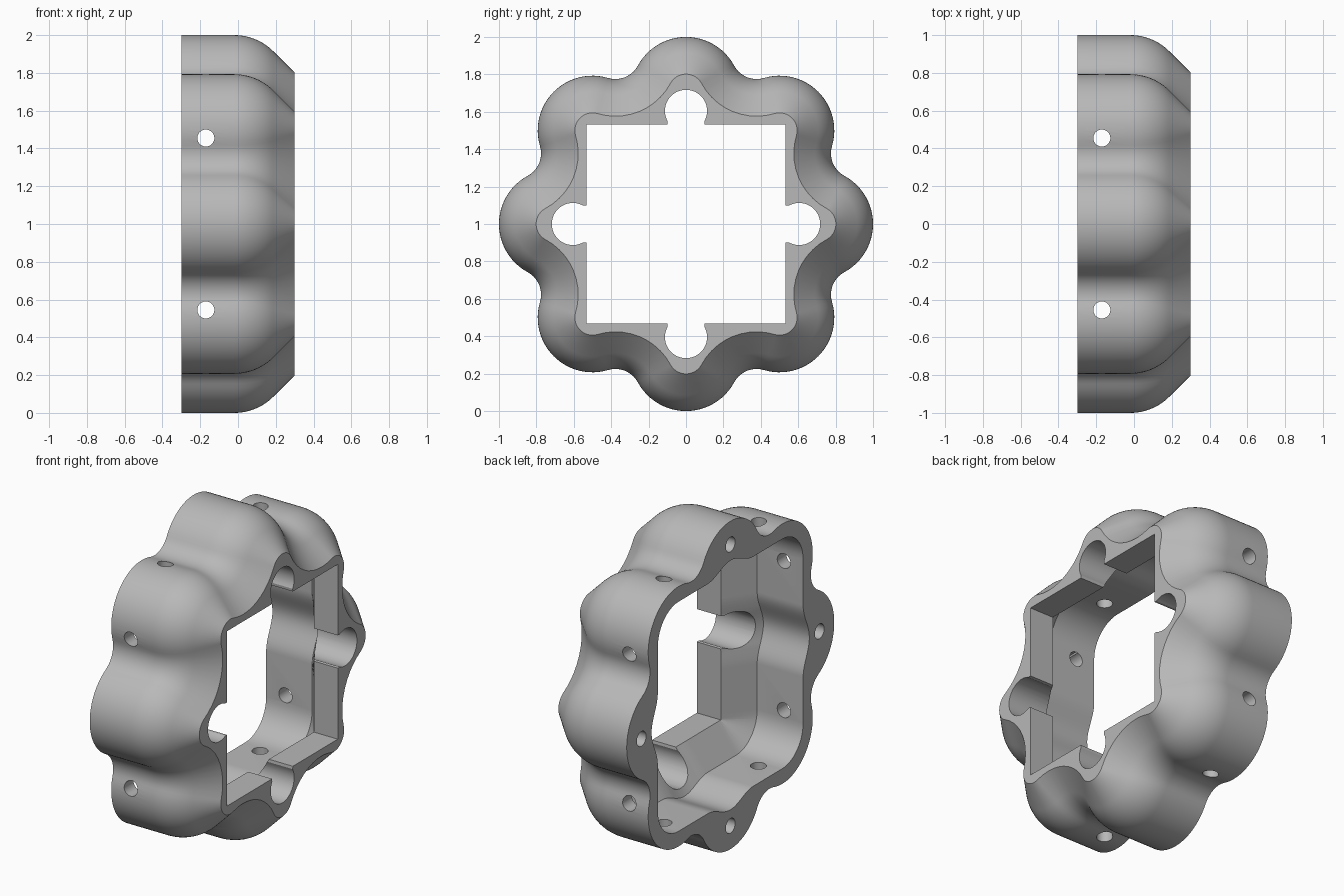
import bpy, bmesh
from math import sin, cos, pi, radians, sqrt, atan2, asin
from mathutils import Matrix

if "Cube" in bpy.data.objects:
    bpy.data.objects.remove(bpy.data.objects["Cube"])

LOBE, RING = 0.293, 0.707          # lobe radius, lobe centre distance
FIL, FIL_C = 0.136, 0.986          # valley fillet radius and centre distance
HALF, WALL = 0.533, 0.70           # square opening and cavity half widths


def turn(p, a):
    return (p[0] * cos(a) - p[1] * sin(a), p[0] * sin(a) + p[1] * cos(a))


def arc(cx, cy, r, a0, a1, n):
    return [(cx + r * cos(a0 + (a1 - a0) * i / n),
             cy + r * sin(a0 + (a1 - a0) * i / n)) for i in range(n + 1)]


def loft(name, sections):
    """Closed solid through (x, loop of (y, z)) sections."""
    bm = bmesh.new()
    rings = [[bm.verts.new((x, y, z + 1)) for y, z in loop] for x, loop in sections]
    n = len(rings[0])
    for a, b in zip(rings, rings[1:]):
        for i in range(n):
            j = (i + 1) % n
            bm.faces.new((a[i], a[j], b[j], b[i]))
    bm.faces.new(rings[0])
    bm.faces.new(rings[-1])
    bmesh.ops.remove_doubles(bm, verts=bm.verts, dist=1e-5)
    bmesh.ops.recalc_face_normals(bm, faces=bm.faces)
    return to_object(bm, name)


def to_object(bm, name):
    mesh = bpy.data.meshes.new(name)
    bm.to_mesh(mesh)
    bm.free()
    ob = bpy.data.objects.new(name, mesh)
    bpy.context.collection.objects.link(ob)
    return ob


def rod(name, loc, axis, length, r=0.045):
    bm = bmesh.new()
    rot = {"x": Matrix.Rotation(pi / 2, 4, "Y"), "y": Matrix.Rotation(pi / 2, 4, "X"),
           "z": Matrix.Identity(4)}[axis]
    bmesh.ops.create_cone(bm, cap_ends=True, segments=28, radius1=r, radius2=r,
                          depth=length, matrix=Matrix.Translation(loc) @ rot)
    return to_object(bm, name)


def flower(d):
    """Eight-lobed outline, offset inward by d."""
    step = pi / 8
    fc = (FIL_C * cos(step), FIL_C * sin(step))
    a = atan2(fc[1], fc[0] - RING)           # where lobe meets fillet
    part = arc(RING, 0, LOBE - d, -a, a, 24)
    back = a + pi
    part += arc(fc[0], fc[1], FIL + d, back, 2 * (step + pi) - back, 10)[1:-1]
    return [turn(p, k * pi / 4) for k in range(8) for p in part]


def cavity_outline():
    """Rounded square with a shallow channel in the middle of each side."""
    side = []
    for i in range(25):
        t = -0.22 + 0.44 * i / 24
        side.append((WALL + 0.03 * (1 + cos(pi * t / 0.22)), t))
    side += arc(0.5, 0.5, WALL - 0.5, 0, pi / 2, 12)
    return [turn(p, k * pi / 2) for k in range(4) for p in side]


def opening_outline():
    """Square with a round notch in the middle of each side."""
    r, c = 0.1125, 0.605
    a = asin(0.055 / r)
    side = [(HALF, -HALF), (HALF, -0.1)]
    side += arc(c, 0, r, -pi + (pi / 2 - a), pi - (pi / 2 - a), 36)
    side += [(HALF, 0.1)]
    return [turn(p, k * pi / 2) for k in range(4) for p in side]


# Outer body: straight wall, rounded shoulder, 45 degree cone
sections = [(-0.3, flower(0))]
for i in range(13):
    t = radians(45) * i / 12
    sections.append((-0.02 + LOBE * sin(t), flower(LOBE * (1 - cos(t)))))
sections.append((0.3, flower(LOBE * (1 - sqrt(0.5)) + 0.32 - LOBE * sqrt(0.5))))
body = loft("scalloped_ring", sections)

# Rear cavity with sloped floor, and the notched front opening
cav = cavity_outline()
lim = HALF - 0.002
floor = [(max(-lim, min(lim, y)), max(-lim, min(lim, z))) for y, z in cav]
cutters = [loft("cavity_cutter", [(-0.4, cav), (0.01, cav), (0.14, floor)]),
           loft("opening_cutter", [(0.0, opening_outline()), (0.4, opening_outline())])]

# Cross holes through the side walls and blind holes in the rear rim
for s in (-1, 1):
    cutters.append(rod("cross_hole_cutter", (-0.17, 0, 1 + s * 0.455), "y", 2.4))
    cutters.append(rod("cross_hole_cutter", (-0.17, s * 0.455, 1), "z", 2.4))
    cutters.append(rod("rim_hole_cutter", (-0.25, s * 0.858, 1), "x", 0.4))
    cutters.append(rod("rim_hole_cutter", (-0.25, 0, 1 + s * 0.858), "x", 0.4))

bpy.ops.object.select_all(action="DESELECT")
bpy.context.view_layer.objects.active = body
body.select_set(True)
for c in cutters:
    c.hide_render = True
    mod = body.modifiers.new("cut", "BOOLEAN")
    mod.operation, mod.solver, mod.object = "DIFFERENCE", "EXACT", c
    bpy.ops.object.modifier_apply(modifier=mod.name)
    bpy.data.objects.remove(c)
bpy.ops.object.shade_smooth_by_angle(angle=radians(25))

# Single grey finish
grey = bpy.data.materials.new("light grey")
grey.use_nodes = True
colour = (0.48, 0.48, 0.48, 1)
grey.diffuse_color = colour
grey.node_tree.nodes["Principled BSDF"].inputs["Base Color"].default_value = colour
body.data.materials.clear()
body.data.materials.append(grey)
